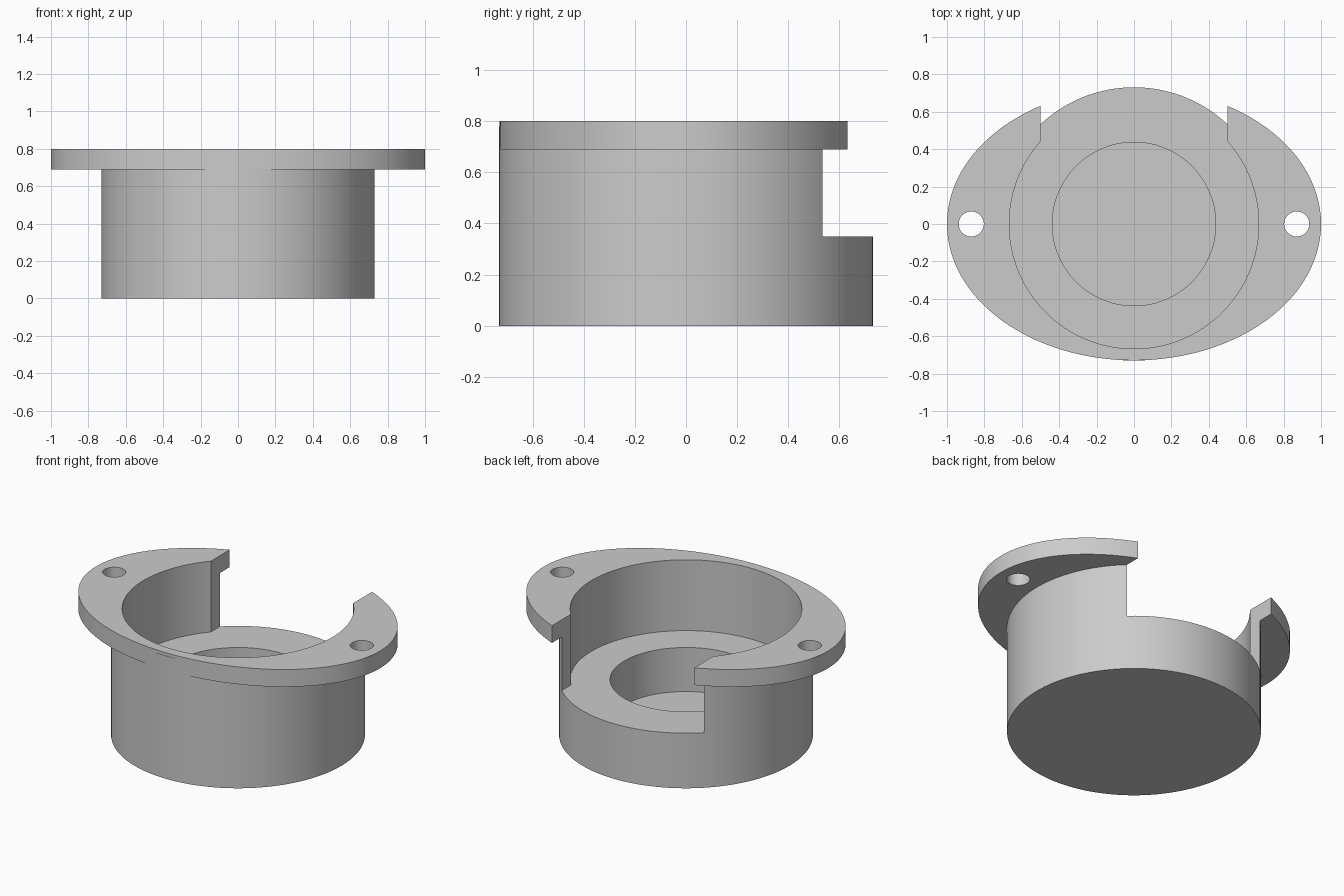
import bpy
import bmesh
from math import radians
from mathutils import Matrix

if "Cube" in bpy.data.objects:
    bpy.data.objects.remove(bpy.data.objects["Cube"], do_unlink=True)

HEIGHT, FLOOR, LEDGE, FLANGE_BASE = 0.80, 0.07, 0.35, 0.69

grey = bpy.data.materials.new("plain grey")
grey.use_nodes = True
grey.diffuse_color = (0.6, 0.6, 0.6, 1)
grey.node_tree.nodes["Principled BSDF"].inputs["Base Color"].default_value = (0.6, 0.6, 0.6, 1)


def finish(name, bm):
    mesh = bpy.data.meshes.new(name)
    bm.to_mesh(mesh)
    bm.free()
    mesh.materials.append(grey)
    obj = bpy.data.objects.new(name, mesh)
    bpy.context.collection.objects.link(obj)
    return obj


def cylinder(name, rx, ry, z0, z1, x=0, sides=128):
    bm = bmesh.new()
    place = Matrix.Translation((x, 0, (z0 + z1) / 2)) @ Matrix.Diagonal((rx, ry, z1 - z0, 1))
    bmesh.ops.create_cone(bm, cap_ends=True, segments=sides, radius1=1, radius2=1,
                          depth=1, matrix=place)
    return finish(name, bm)


def box(name, x0, x1, y0, y1, z0, z1):
    bm = bmesh.new()
    place = Matrix.Translation(((x0 + x1) / 2, (y0 + y1) / 2, (z0 + z1) / 2))
    place = place @ Matrix.Diagonal((x1 - x0, y1 - y0, z1 - z0, 1))
    bmesh.ops.create_cube(bm, size=1, matrix=place)
    return finish(name, bm)


def combine(target, other, operation):
    mod = target.modifiers.new(other.name, "BOOLEAN")
    mod.operation, mod.solver, mod.object = operation, "EXACT", other
    bpy.context.view_layer.objects.active = target
    bpy.ops.object.modifier_apply(modifier=mod.name)
    bpy.data.objects.remove(other, do_unlink=True)


# Round cup joined to the oval mounting flange
housing = cylinder("flanged_cup", 0.731, 0.731, 0, HEIGHT - 0.02)
combine(housing, cylinder("flange", 1, 0.729, FLANGE_BASE, HEIGHT), "UNION")

# Wide bore, narrow lower pocket and rear slot
combine(housing, cylinder("bore", 0.667, 0.667, LEDGE, 1), "DIFFERENCE")
combine(housing, cylinder("pocket", 0.437, 0.437, FLOOR, 0.5), "DIFFERENCE")
combine(housing, box("rear_slot", -0.5, 0.5, 0, 1, LEDGE, 1), "DIFFERENCE")

# Screw holes through both ends of the flange
for side in (-1, 1):
    combine(housing, cylinder("screw_hole", 0.067, 0.067, 0.6, 1, side * 0.87, 48), "DIFFERENCE")

bpy.ops.object.select_all(action="DESELECT")
housing.select_set(True)
bpy.context.view_layer.objects.active = housing
bpy.ops.object.shade_smooth_by_angle(angle=radians(30))
